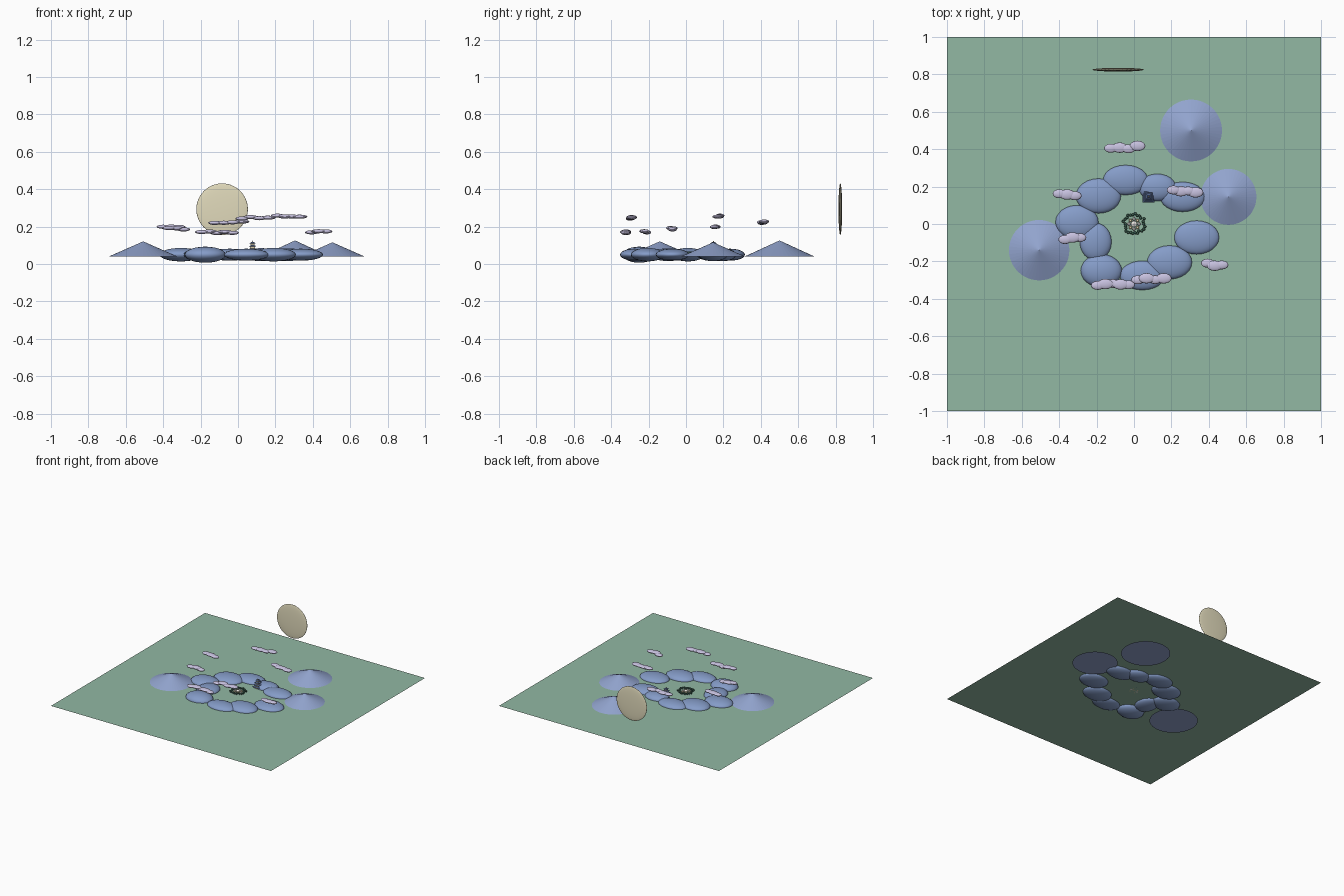
import bpy, math, random

cube = bpy.data.objects.get("Cube")
if cube:
    bpy.data.objects.remove(cube, do_unlink=True)

random.seed(4)
WATER = 0.05


def material(name, rgb):
    m = bpy.data.materials.new(name)
    lin = [((c / 255 + 0.055) / 1.055) ** 2.4 for c in rgb] + [1]
    m.diffuse_color = lin
    m.use_nodes = True
    m.node_tree.nodes["Principled BSDF"].inputs["Base Color"].default_value = lin
    return m


water_green = material("water green", (146, 184, 163))
hill_blue = material("hill blue", (133, 156, 200))
peak_blue = material("peak blue", (146, 164, 206))
cloud_lilac = material("cloud lilac", (200, 194, 224))
moon_cream = material("moon cream", (226, 219, 188))
roof_blue = material("roof blue", (78, 96, 132))
wall_cream = material("wall cream", (216, 204, 168))
leaf_green = material("leaf green", (62, 100, 84))
blossom = material("blossom white", (232, 228, 222))


def finish(name, mat, smooth=False):
    ob = bpy.context.object
    ob.name = name
    ob.data.materials.append(mat)
    if smooth:
        bpy.ops.object.shade_smooth()
    return ob


def ellipsoid(name, mat, pos, size, seg=24):
    bpy.ops.mesh.primitive_uv_sphere_add(segments=seg, ring_count=seg // 2, radius=1, location=pos)
    bpy.context.object.scale = size
    return finish(name, mat, True)


def cone(name, mat, pos, r1, r2, h, sides, turn=0.0):
    bpy.ops.mesh.primitive_cone_add(vertices=sides, radius1=r1, radius2=r2, depth=h,
                                    location=(pos[0], pos[1], pos[2] + h / 2), rotation=(0, 0, turn))
    return finish(name, mat)


# Sheet of water
bpy.ops.mesh.primitive_plane_add(size=2, location=(0, 0, WATER))
finish("water", water_green)

# Ring of rounded hills: x, y, half width, half depth, half height
hills = [(-.045, .235, .12, .08, .032), (-.19, .15, .12, .093, .035),
         (-.305, .01, .115, .09, .036), (-.205, -.095, .085, .1, .034),
         (-.175, -.25, .11, .088, .043), (.045, -.275, .12, .078, .032),
         (.19, -.205, .12, .09, .036), (.335, -.072, .12, .09, .032),
         (.26, .145, .12, .08, .034), (.125, .195, .1, .073, .035)]
for x, y, a, b, c in hills:
    ellipsoid("hill", hill_blue, (x, y, WATER), (a, b, c))

# Distant peaks
for x, y, r, h in [(-.507, -.14, .182, .08), (.305, .5, .185, .085), (.505, .145, .17, .075)]:
    cone("peak", peak_blue, (x, y, .041), r, 0, h, 48)

# Moon disc
ellipsoid("moon", moon_cream, (-.085, .825, .293), (.138, .01, .138), 40)

# Clouds of overlapping flat puffs: left end, right end, y, z, puffs
clouds = [(-.16, .055, .41, .224, 4), (-.435, -.28, .157, .202, 3),
          (-.405, -.255, -.078, .188, 3), (-.23, .005, -.325, .17, 5),
          (-.015, .195, -.298, .247, 4), (.175, .365, .175, .255, 4),
          (.358, .505, -.215, .174, 3)]
for x0, x1, y, z, n in clouds:
    for i in range(n):
        r = .042 if i % 2 else .036
        x = x0 + .036 + (x1 - x0 - .072) * i / (n - 1)
        ellipsoid("cloud_puff", cloud_lilac,
                  (x, y + random.uniform(-.009, .009), z + random.uniform(-.005, .005)),
                  (r, r * .66, .011), 16)

# Tiered tower on the inner shore
px, py = .078, .147
for i in range(4):
    w = .03 - .005 * i
    z = WATER + .017 * i
    cone("tower_wall", wall_cream, (px, py, z), w, w, .012, 4, math.pi / 4)
    cone("tower_roof", roof_blue, (px, py, z + .01), w * 1.5, w * .6, .007, 4, math.pi / 4)
cone("tower_spire", wall_cream, (px, py, WATER + .066), .004, 0, .012, 6)

# Grove around a small pavilion in the middle
for i in range(26):
    t = math.tau * i / 26
    r = .053 + random.uniform(-.008, .008)
    x, y = r * math.cos(t), r * math.sin(t)
    cone("trunk", roof_blue, (x, y, WATER), .002, .002, .008, 5)
    ellipsoid("tree_crown", leaf_green, (x, y, WATER + .011), (.008, .008, .007), 8)
for i in range(8):
    t = math.tau * i / 8
    cone("pavilion_house", wall_cream if i % 2 else blossom,
         (.027 * math.cos(t), .027 * math.sin(t), WATER), .011, .007, .01, 4, t)
cone("pavilion_hall", wall_cream, (0, 0, WATER), .013, .013, .012, 8)
cone("pavilion_roof", blossom, (0, 0, WATER + .012), .017, 0, .008, 8)
